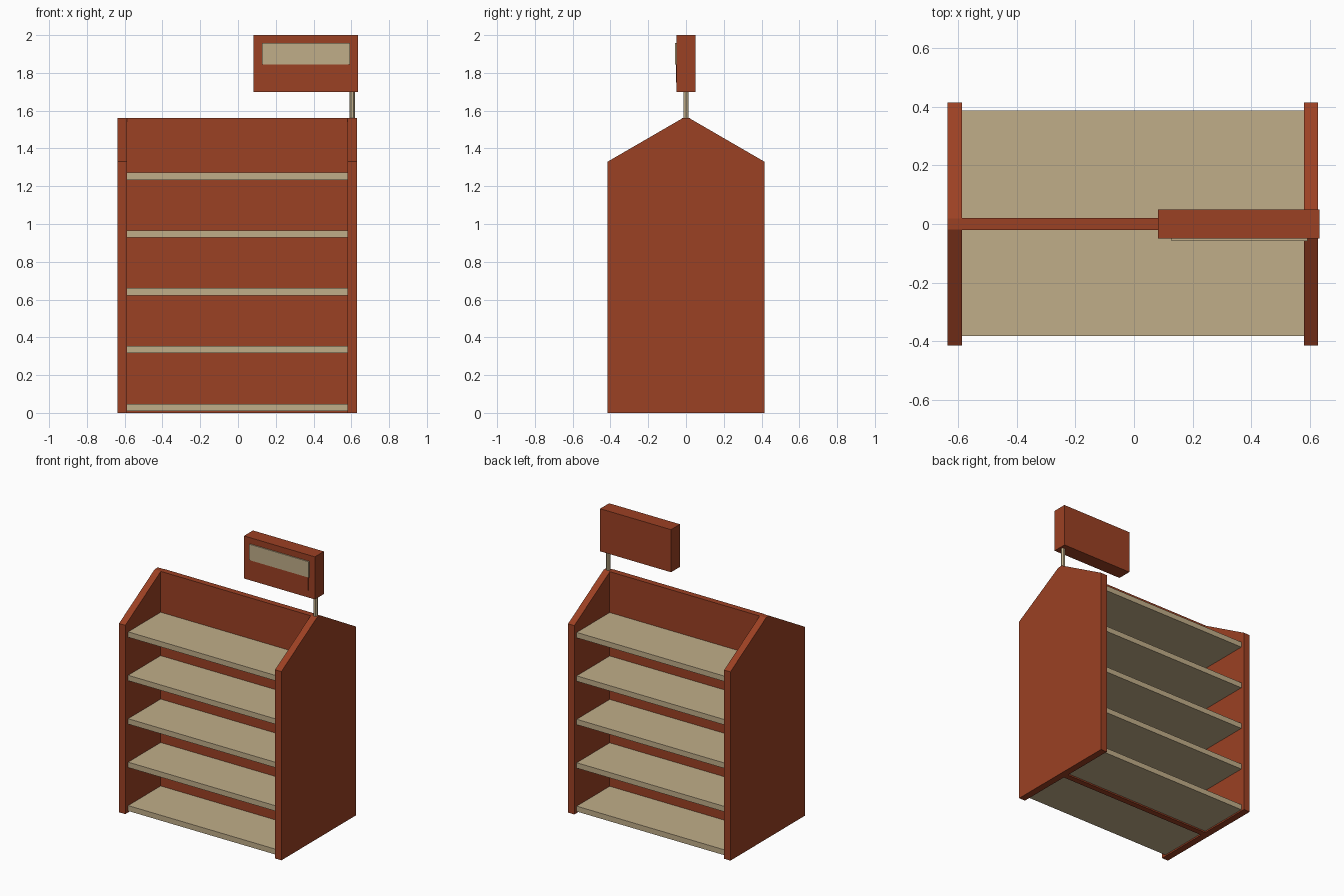
import bpy, bmesh
from mathutils import Vector

if "Cube" in bpy.data.objects:
    bpy.data.objects.remove(bpy.data.objects["Cube"])


def material(name, rgb):
    m = bpy.data.materials.new(name)
    m.diffuse_color = (*rgb, 1.0)
    m.use_nodes = True
    m.node_tree.nodes["Principled BSDF"].inputs["Base Color"].default_value = m.diffuse_color
    return m


RED = material("brick red", (0.33, 0.052, 0.017))
BEIGE = material("pale wood", (0.53, 0.42, 0.25))


def finish(name, bm, mat):
    bmesh.ops.recalc_face_normals(bm, faces=bm.faces)
    mesh = bpy.data.meshes.new(name)
    bm.to_mesh(mesh)
    bm.free()
    mesh.materials.append(mat)
    ob = bpy.data.objects.new(name, mesh)
    bpy.context.collection.objects.link(ob)
    return ob


def box(name, lo, hi, mat):
    bm = bmesh.new()
    bmesh.ops.create_cube(bm, size=1.0)
    for v in bm.verts:
        v.co = Vector([lo[i] if v.co[i] < 0 else hi[i] for i in range(3)])
    return finish(name, bm, mat)


def gable(name, x0, x1):
    """Upright end panel with a pitched top, extruded along x."""
    profile = [(-0.415, 0), (0.415, 0), (0.415, 1.33),
               (0.018, 1.56), (-0.018, 1.56), (-0.415, 1.33)]
    bm = bmesh.new()
    face = bm.faces.new([bm.verts.new((x0, y, z)) for y, z in profile])
    out = bmesh.ops.extrude_face_region(bm, geom=[face])
    moved = [g for g in out["geom"] if isinstance(g, bmesh.types.BMVert)]
    bmesh.ops.translate(bm, verts=moved, vec=(x1 - x0, 0, 0))
    return finish(name, bm, RED)


# Rack: end panels and the central divider
gable("left_end_panel", -0.637, -0.588)
gable("right_end_panel", 0.58, 0.629)
box("centre_divider", (-0.588, -0.021, 0), (0.58, 0.021, 1.56), RED)

# Five shelves on each side of the divider
for i in range(5):
    z = 0.01 + 0.306 * i
    box(f"front_shelf_{i + 1}", (-0.588, -0.383, z), (0.58, -0.021, z + 0.038), BEIGE)
    box(f"back_shelf_{i + 1}", (-0.588, 0.021, z), (0.58, 0.388, z + 0.038), BEIGE)

# Sign post
bpy.ops.mesh.primitive_cylinder_add(vertices=12, radius=0.014, depth=0.16,
                                    location=(0.605, 0, 1.635))
post = bpy.context.object
post.name = "sign_post"
post.data.materials.append(BEIGE)
bpy.ops.object.shade_smooth_by_angle()

# Sign board with a pale upper plate and a red lower plate
box("sign_board", (0.082, -0.05, 1.70), (0.634, 0.05, 2.0), RED)
box("sign_upper_plate", (0.128, -0.058, 1.845), (0.592, -0.05, 1.957), BEIGE)
box("sign_lower_plate", (0.132, -0.054, 1.75), (0.585, -0.05, 1.845), RED)
